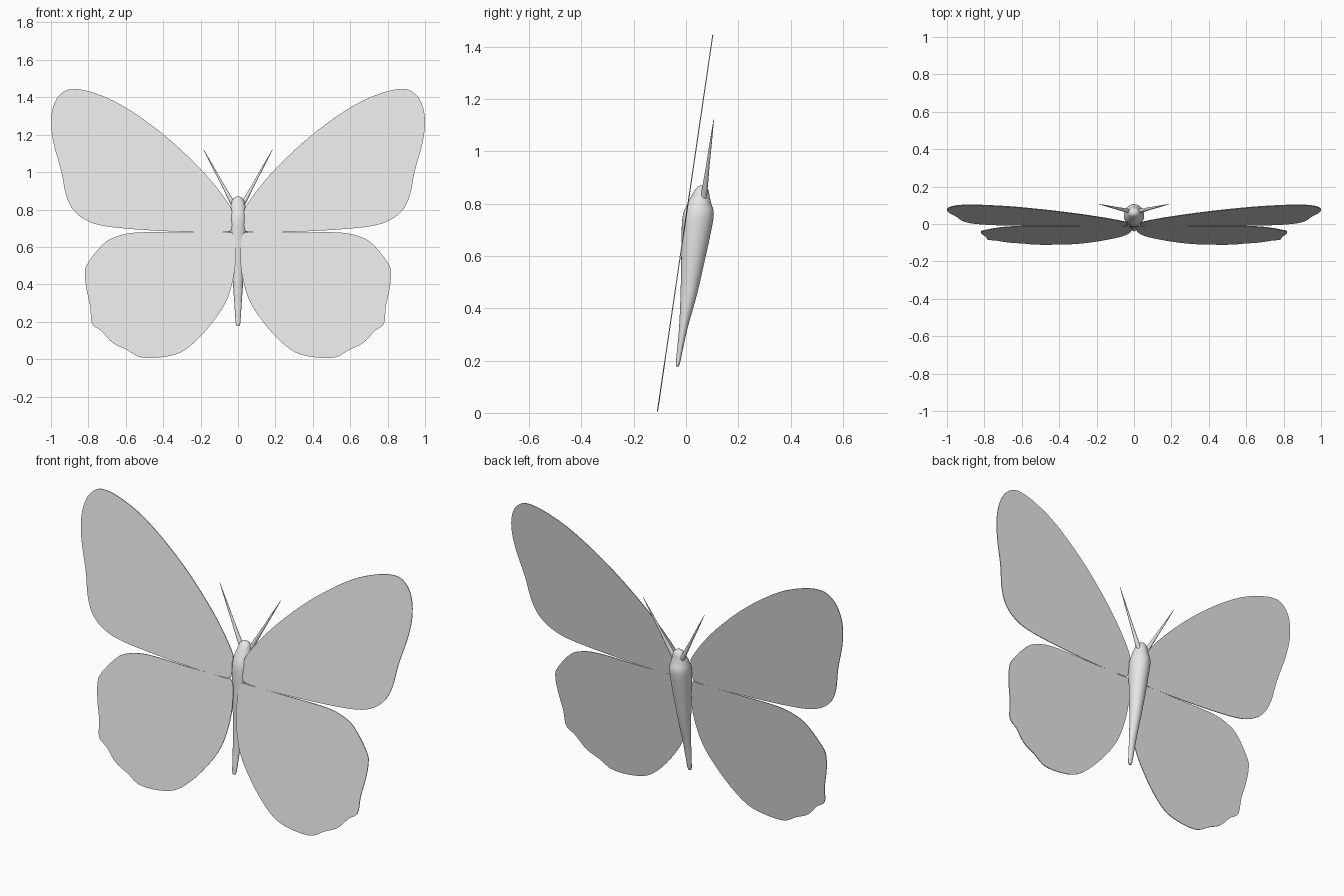
import bpy, bmesh, math
from mathutils import Vector

if "Cube" in bpy.data.objects:
    bpy.data.objects.remove(bpy.data.objects["Cube"])

grey = bpy.data.materials.new("soft grey")
grey.diffuse_color = (0.8, 0.8, 0.8, 1)
grey.use_nodes = True
grey.node_tree.nodes["Principled BSDF"].inputs["Base Color"].default_value = grey.diffuse_color


def spline(points, steps, closed=False):
    """Smooth curve through the given points."""
    n, out = len(points), []
    P = [Vector(p) for p in points]
    get = (lambda i: P[i % n]) if closed else (lambda i: P[max(0, min(n - 1, i))])
    for i in range(n if closed else n - 1):
        a, b, c, d = (get(i + k) for k in (-1, 0, 1, 2))
        for s in range(steps):
            t = s / steps
            out.append(0.5 * (2 * b + (c - a) * t + (2 * a - 5 * b + 4 * c - d) * t * t
                              + (3 * b - a - 3 * c + d) * t ** 3))
    if not closed:
        out.append(P[-1])
    return out


def finish(name, bm, mirror=False):
    bmesh.ops.recalc_face_normals(bm, faces=bm.faces)
    me = bpy.data.meshes.new(name)
    bm.to_mesh(me)
    bm.free()
    me.materials.append(grey)
    ob = bpy.data.objects.new(name, me)
    bpy.context.collection.objects.link(ob)
    if mirror:
        mod = ob.modifiers.new("mirror", 'MIRROR')
        mod.use_mirror_merge = False
    bpy.ops.object.select_all(action='DESELECT')
    bpy.context.view_layer.objects.active = ob
    ob.select_set(True)
    bpy.ops.object.shade_smooth_by_angle(angle=math.radians(50))
    return ob


def wing(name, outline, thick=0.004):
    """Thin sheet on the tilted wing plane, mirrored to both sides."""
    bm = bmesh.new()
    pts = spline(outline, 5, closed=True)
    rings = [[bm.verts.new((p.x, -0.11 + 0.147 * p.y + side * thick / 2, p.y))
              for p in pts] for side in (-1, 1)]
    bm.faces.new(rings[0])
    bm.faces.new(rings[1][::-1])
    n = len(pts)
    for i in range(n):
        j = (i + 1) % n
        bm.faces.new((rings[0][j], rings[0][i], rings[1][i], rings[1][j]))
    return finish(name, bm, mirror=True)


def loft(name, rings, mirror=False):
    """Skin a list of equal rings and cap both ends."""
    bm = bmesh.new()
    vs = [[bm.verts.new(p) for p in ring] for ring in rings]
    n = len(vs[0])
    for a, b in zip(vs, vs[1:]):
        for i in range(n):
            bm.faces.new((a[i], a[(i + 1) % n], b[(i + 1) % n], b[i]))
    bm.faces.new(vs[0])
    bm.faces.new(vs[-1])
    return finish(name, bm, mirror)


# Wings: outlines as (x, z)
wing("upper_wings", [
    (0.036, 0.76), (0.045, 0.822), (0.18, 0.995), (0.385, 1.19), (0.60, 1.345),
    (0.76, 1.42), (0.88, 1.445), (0.945, 1.42), (0.985, 1.36), (1.0, 1.265),
    (0.985, 1.15), (0.945, 1.005), (0.92, 0.88), (0.88, 0.797), (0.81, 0.742),
    (0.705, 0.71), (0.49, 0.69), (0.225, 0.678), (0.06, 0.68), (0.035, 0.70)])
wing("lower_wings", [
    (0.025, 0.665), (0.09, 0.676), (0.30, 0.677), (0.545, 0.677), (0.665, 0.65),
    (0.73, 0.605), (0.805, 0.51), (0.818, 0.455), (0.81, 0.375), (0.79, 0.28),
    (0.78, 0.19), (0.73, 0.15), (0.67, 0.087), (0.595, 0.05), (0.52, 0.01),
    (0.41, 0.01), (0.305, 0.037), (0.215, 0.107), (0.13, 0.205), (0.065, 0.305),
    (0.03, 0.41), (0.013, 0.53)])

# Body: sections as (z, front y, back y, half width)
sections = [
    (0.180, -0.036, -0.030, 0.004), (0.19, -0.039, -0.023, 0.012),
    (0.32, -0.027, 0.005, 0.021), (0.453, -0.021, 0.042, 0.031),
    (0.606, -0.018, 0.077, 0.045), (0.72, -0.016, 0.101, 0.053),
    (0.768, -0.009, 0.106, 0.053), (0.80, 0.005, 0.097, 0.046),
    (0.825, 0.018, 0.091, 0.038), (0.85, 0.033, 0.086, 0.031),
    (0.865, 0.045, 0.077, 0.018), (0.87, 0.056, 0.066, 0.005)]
rings = []
for z, f, b, w in (tuple(v) for v in spline(sections, 4)):
    rings.append([(w * math.cos(a), (f + b) / 2 + (b - f) / 2 * math.sin(a), z)
                  for a in (math.tau * k / 28 for k in range(28))])
loft("body", rings)

# Antennae: slim tapered rods leaning outwards
base, tip = Vector((0.024, 0.068, 0.825)), Vector((0.185, 0.106, 1.122))
turn = (tip - base).to_track_quat('Z', 'Y')
rings = []
for t, r in ((0, 0.012), (0.12, 0.011), (0.4, 0.007), (0.7, 0.0045), (1, 0.001)):
    rings.append([base.lerp(tip, t) + turn @ Vector((r * math.cos(a), r * math.sin(a), 0))
                  for a in (math.tau * k / 12 for k in range(12))])
loft("antennae", rings, mirror=True)
